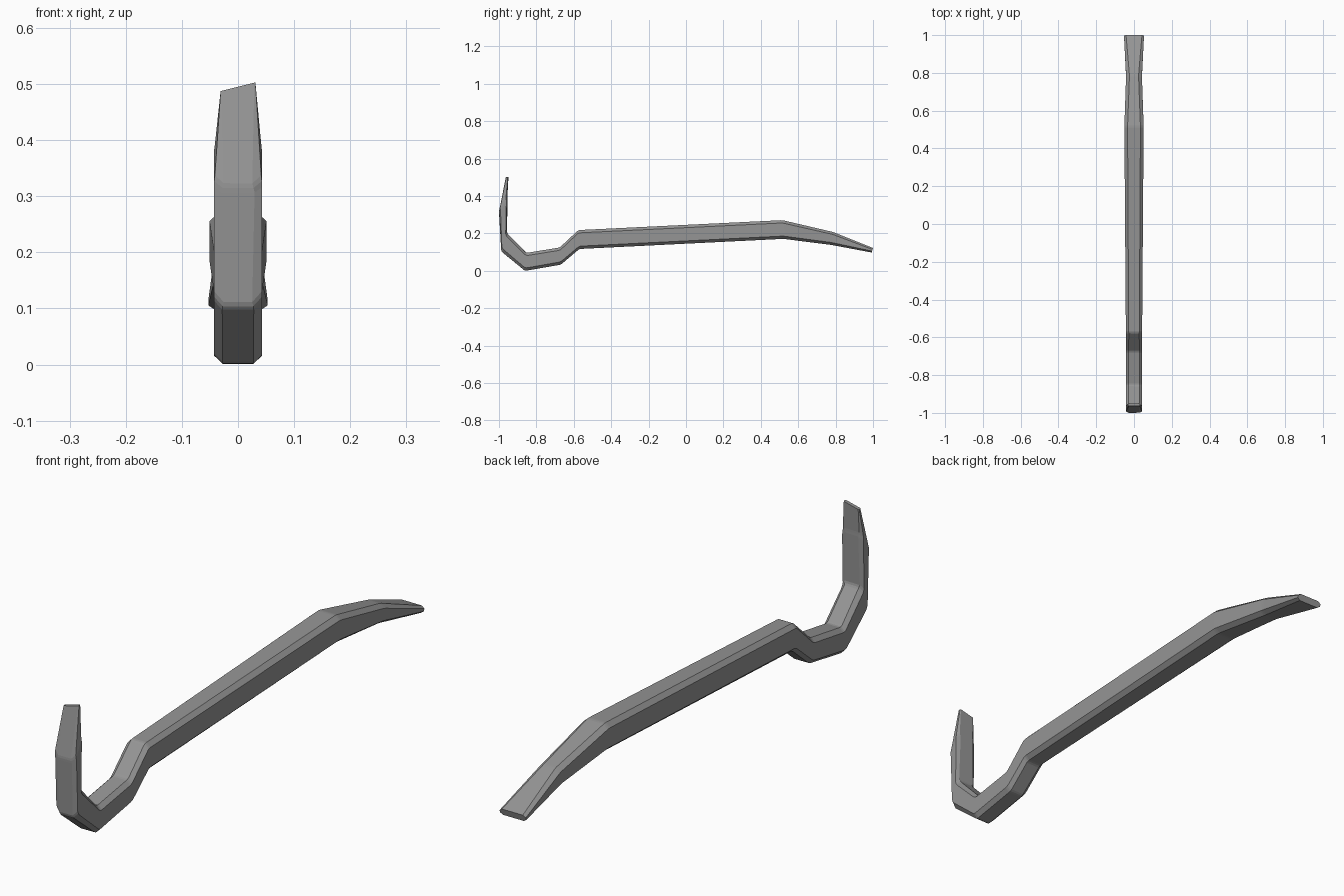
import bpy, bmesh
from mathutils import Vector

cube = bpy.data.objects.get("Cube")
if cube:
    bpy.data.objects.remove(cube, do_unlink=True)

steel = bpy.data.materials.new("worn grey steel")
steel.use_nodes = True
grey = (0.3, 0.3, 0.3, 1)
steel.diffuse_color = grey
steel.node_tree.nodes["Principled BSDF"].inputs["Base Color"].default_value = grey

# Stations from claw tip to chisel end:
# outer (y, z), inner (y, z), half width, side chamfer, depth chamfer
STATIONS = [
    ((-0.963, 0.495), (-0.950, 0.495), 0.031, 0.002, 0.003),
    ((-1.000, 0.315), (-0.955, 0.395), 0.043, 0.015, 0.014),
    ((-0.987, 0.103), (-0.957, 0.202), 0.043, 0.015, 0.017),
    ((-0.860, 0.000), (-0.853, 0.096), 0.043, 0.015, 0.015),
    ((-0.670, 0.033), (-0.675, 0.125), 0.043, 0.015, 0.015),
    ((-0.570, 0.117), (-0.575, 0.218), 0.043, 0.015, 0.015),
    ((0.520, 0.171), (0.515, 0.271), 0.051, 0.017, 0.015),
    ((0.775, 0.139), (0.785, 0.208), 0.042, 0.018, 0.013),
    ((0.993, 0.098), (1.000, 0.122), 0.053, 0.011, 0.008),
]


def chamfered_ring(bm, outer, inner, half, side, depth):
    """Eight-sided section spanning from the outer to the inner edge."""
    a, b = Vector((0, *outer)), Vector((0, *inner))
    step = (b - a).normalized() * depth
    right = [(half - side, a), (half, a + step), (half, b - step), (half - side, b)]
    loop = right + [(-x, p) for x, p in reversed(right)]
    return [bm.verts.new((x, p.y, p.z)) for x, p in loop]


bm = bmesh.new()
rings = [chamfered_ring(bm, *s) for s in STATIONS]
for r0, r1 in zip(rings, rings[1:]):
    for i in range(8):
        j = (i + 1) % 8
        bm.faces.new((r0[i], r0[j], r1[j], r1[i]))
bm.faces.new(rings[0])
bm.faces.new(rings[-1])

# Slanted cut on the claw tip
for v in rings[0]:
    v.co.z += 0.25 * v.co.x

# Narrow rounding at every bend
bends = [bm.edges.get((r[i], r[(i + 1) % 8])) for r in rings[1:-1] for i in range(8)]
bmesh.ops.bevel(bm, geom=bends, offset=0.008, segments=2, profile=0.5,
                affect='EDGES', clamp_overlap=True)
bmesh.ops.recalc_face_normals(bm, faces=bm.faces[:])

mesh = bpy.data.meshes.new("pry_bar")
bm.to_mesh(mesh)
bm.free()
mesh.materials.append(steel)
bar = bpy.data.objects.new("pry_bar", mesh)
bpy.context.collection.objects.link(bar)
